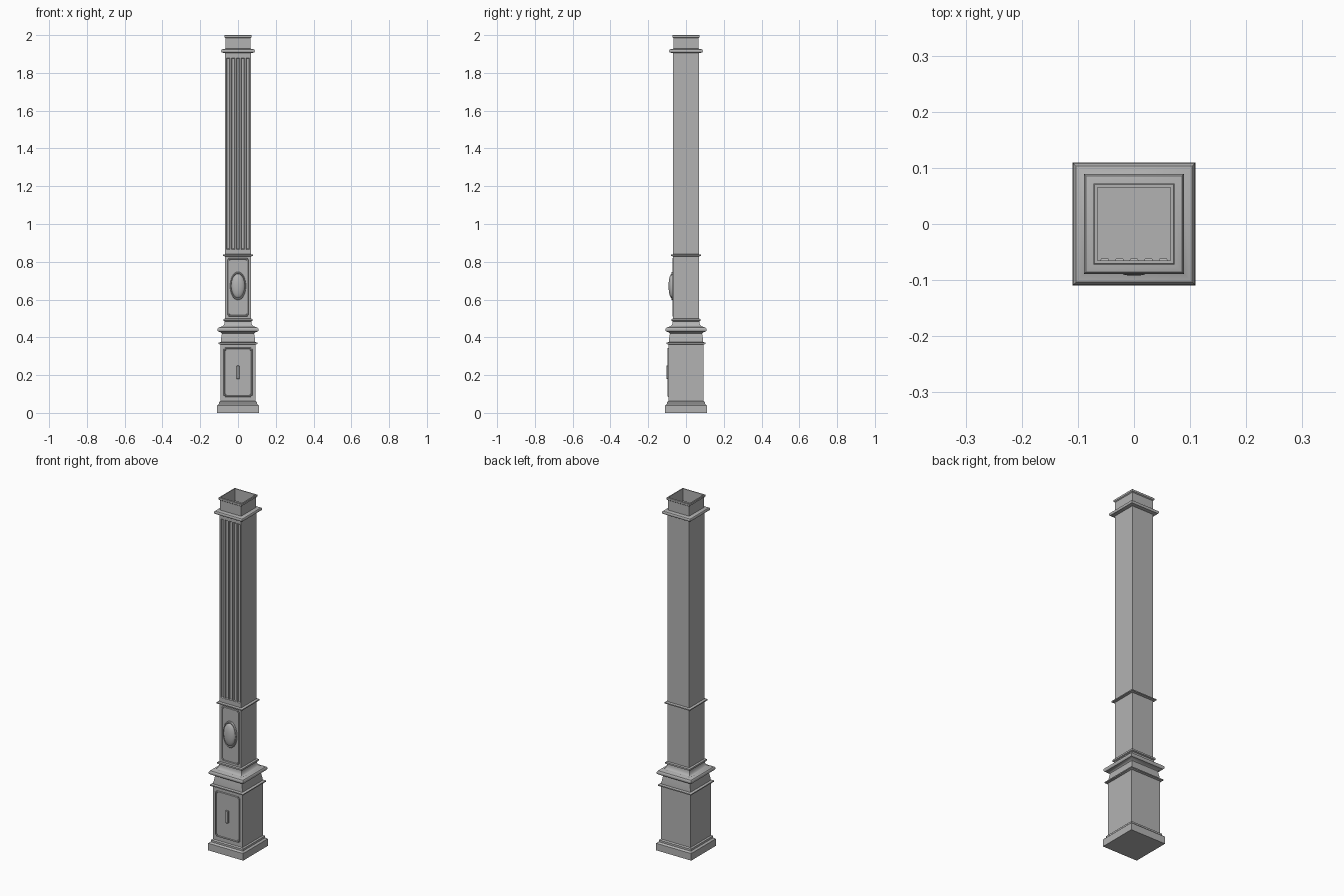
import bpy, bmesh, math
from mathutils import Matrix

if "Cube" in bpy.data.objects:
    bpy.data.objects.remove(bpy.data.objects["Cube"], do_unlink=True)

stone = bpy.data.materials.new("plain grey")
stone.use_nodes = True
GREY = (0.45, 0.45, 0.45, 1)
stone.diffuse_color = GREY
stone.node_tree.nodes["Principled BSDF"].inputs["Base Color"].default_value = GREY


def finish(bm, name):
    mesh = bpy.data.meshes.new(name)
    bm.to_mesh(mesh)
    bm.free()
    mesh.materials.append(stone)
    ob = bpy.data.objects.new(name, mesh)
    bpy.context.collection.objects.link(ob)
    bpy.ops.object.select_all(action='DESELECT')
    ob.select_set(True)
    bpy.context.view_layer.objects.active = ob
    bpy.ops.object.shade_smooth_by_angle(angle=math.radians(30))
    return ob


def square_shell(name, profile, skip_front=False, floor=False):
    """Sweep a (half width, height) profile round a square."""
    bm = bmesh.new()
    rings = [[bm.verts.new((sx * r, sy * r, z))
              for sx, sy in ((-1, -1), (1, -1), (1, 1), (-1, 1))] for r, z in profile]
    for low, high in zip(rings, rings[1:]):
        for i in range(skip_front, 4):
            j = (i + 1) % 4
            bm.faces.new((low[i], low[j], high[j], high[i]))
    if floor:
        bm.faces.new(rings[0][::-1])
    return finish(bm, name)


def round_edge(r, z, bulge, height, steps=6):
    """Half-round moulding, as profile points from the bottom up."""
    return [(r + bulge * math.cos(a), z + height / 2 * math.sin(a))
            for a in (math.pi * (k / steps - 0.5) for k in range(steps + 1))]


SHAFT = 0.0675
SHAFT_LOW, SHAFT_HIGH = 0.84, 1.905

# Plinth, pedestal and waist mouldings
cove = [(0.07 + 0.018 * (1 - math.sin(t * math.pi / 10)),
         0.485 - 0.028 * math.cos(t * math.pi / 10)) for t in range(6)]
square_shell("pedestal", [
    (0.11, 0), (0.11, 0.04), (0.105, 0.045), (0.1, 0.047), (0.1, 0.058), (0.093, 0.063),
    (0.093, 0.362), (0.104, 0.366), (0.104, 0.372), (0.091, 0.375), (0.09, 0.39),
    (0.085, 0.42), (0.092, 0.427)]
    + round_edge(0.098, 0.441, 0.011, 0.024)
    + [(0.089, 0.456)] + cove
    + [(0.077, 0.488), (0.077, 0.497), (SHAFT, 0.5), (SHAFT, 0.828),
       (0.08, 0.831), (0.08, 0.837), (SHAFT, SHAFT_LOW)], floor=True)

# Plain sides and back of the shaft
square_shell("shaft", [(SHAFT, SHAFT_LOW), (SHAFT, SHAFT_HIGH)], skip_front=True)

# Fluted front of the shaft
bm = bmesh.new()
xs = [-SHAFT]
for k in range(-2, 3):
    xs += [k * 0.026 - 0.009, k * 0.026 + 0.009]
xs.append(SHAFT)
zs = [SHAFT_LOW, 0.865, 1.88, SHAFT_HIGH]
grid = [[bm.verts.new((x, -SHAFT, z)) for x in xs] for z in zs]
flutes = []
for row in range(3):
    for c in range(len(xs) - 1):
        f = bm.faces.new((grid[row][c], grid[row][c + 1],
                          grid[row + 1][c + 1], grid[row + 1][c]))
        if row == 1 and c % 2:
            flutes.append(f)
for f in bmesh.ops.extrude_discrete_faces(bm, faces=flutes)["faces"]:
    mid = f.calc_center_median()
    for v in f.verts:
        v.co.x = mid.x + (v.co.x - mid.x) * 0.7
        v.co.y += 0.006
        v.co.z += 0.004 if v.co.z < mid.z else -0.004
finish(bm, "fluted_front")

# Open collar at the top
square_shell("collar", [(SHAFT, SHAFT_HIGH), (0.078, 1.906)]
             + round_edge(0.082, 1.916, 0.007, 0.018)
             + [(0.076, 1.926), (0.067, 1.928), (0.067, 1.984), (0.072, 1.988),
                (0.072, 1.998), (0.07, 2), (0.065, 2), (0.065, 1.93)])


def notched(w, h, n):
    """Rectangle outline with stepped corners."""
    pts = []
    for sx, sz in ((-1, -1), (1, -1), (1, 1), (-1, 1)):
        corner = [(sx * w, sz * (h - n)), (sx * (w - n), sz * (h - n)), (sx * (w - n), sz * h)]
        pts += corner if sx * sz > 0 else corner[::-1]
    return pts


def panel_frame(name, w, h, z, y, height):
    """Raised moulding round a panel on the front."""
    bm = bmesh.new()
    loops = []
    for inset, lift in ((0, 0), (0.002, height), (0.005, height), (0.007, 0.0008)):
        loops.append([bm.verts.new((px, y - lift, z + pz))
                      for px, pz in notched(w - inset, h - inset, 0.007)])
    for a, b in zip(loops, loops[1:]):
        for i in range(len(a)):
            j = (i + 1) % len(a)
            bm.faces.new((a[i], a[j], b[j], b[i]))
    bm.faces.new(loops[-1])
    finish(bm, name)


panel_frame("lower_panel", 0.077, 0.13, 0.215, -0.093, 0.006)
panel_frame("upper_panel", 0.056, 0.155, 0.665, -SHAFT, 0.005)

# Small upright bar in the lower panel
bm = bmesh.new()
bmesh.ops.create_cube(bm, size=1, matrix=Matrix.Translation((0, -0.098, 0.215))
                      @ Matrix.Diagonal((0.016, 0.012, 0.07, 1)))
bmesh.ops.bevel(bm, geom=bm.edges[:], offset=0.002, segments=1, affect='EDGES')
finish(bm, "lower_bar")

# Oval boss with a rolled rim
bm = bmesh.new()
N = 40
oval = [(1, 0), (1, 0.006), (0.96, 0.01), (0.9, 0.01), (0.86, 0.007)]
oval += [(0.86 * math.cos(a), 0.007 + 0.018 * math.sin(a))
         for a in (k * math.pi / 14 for k in range(1, 7))]
rings = [[bm.verts.new((0.042 * s * math.cos(2 * math.pi * i / N), -SHAFT - d,
                        0.672 + 0.075 * s * math.sin(2 * math.pi * i / N)))
          for i in range(N)] for s, d in oval]
for a, b in zip(rings, rings[1:]):
    for i in range(N):
        j = (i + 1) % N
        bm.faces.new((a[i], a[j], b[j], b[i]))
bm.faces.new(rings[-1])
finish(bm, "oval_boss")
